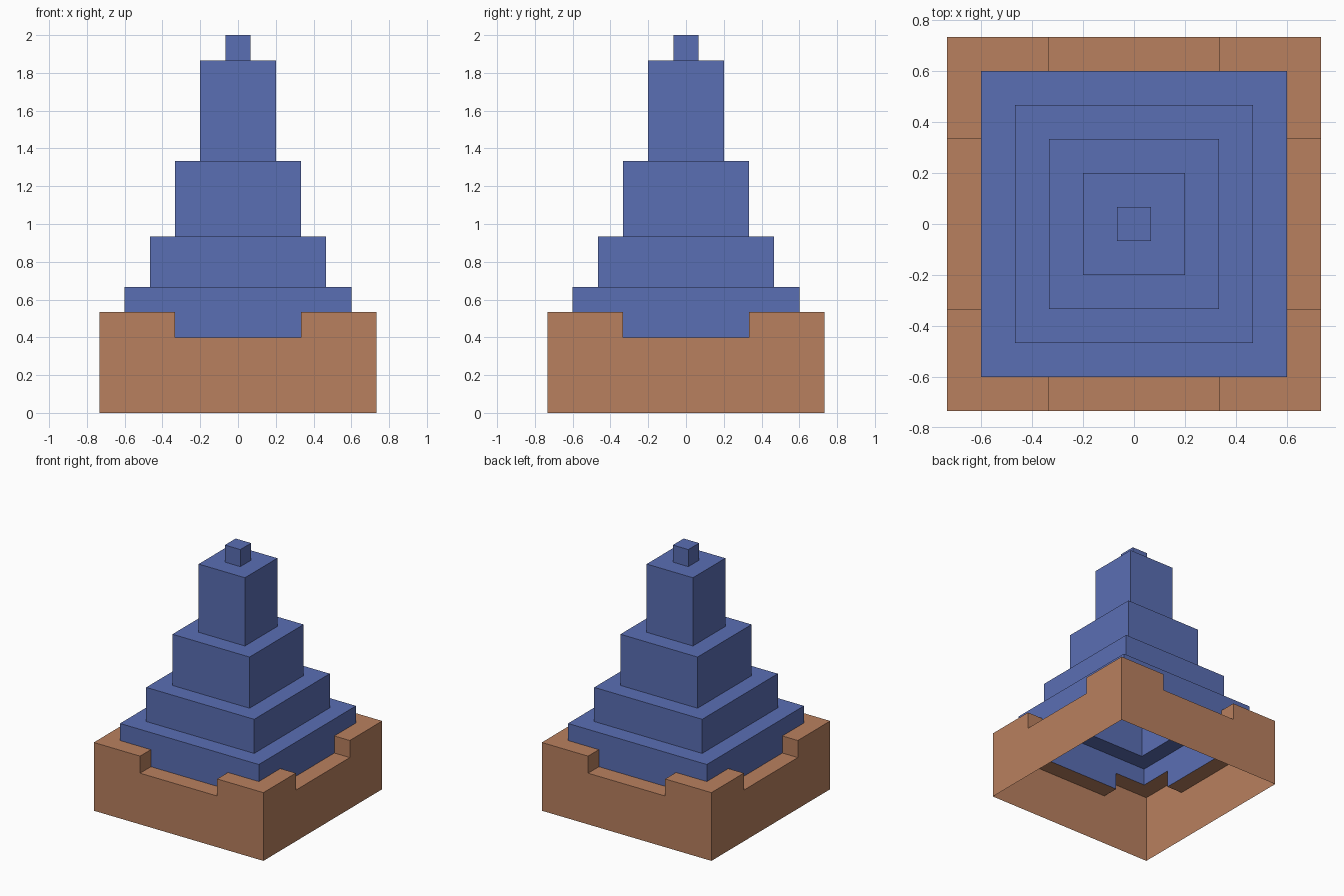
import bpy, bmesh
from mathutils import Matrix, Vector
from math import pi

if "Cube" in bpy.data.objects:
    bpy.data.objects.remove(bpy.data.objects["Cube"])

U = 2 / 15  # the model sits on a grid of 15 units in height


def material(name, rgb):
    m = bpy.data.materials.new(name)
    m.diffuse_color = (*rgb, 1)
    m.use_nodes = True
    m.node_tree.nodes["Principled BSDF"].inputs["Base Color"].default_value = m.diffuse_color
    return m


def four_sided(name, polys, mat, cap=None):
    """Repeat the front side's polygons (grid units) around z, as an open shell."""
    bm = bmesh.new()
    for k in range(4):
        rot = Matrix.Rotation(k * pi / 2, 3, 'Z')
        for poly in polys:
            bm.faces.new([bm.verts.new(rot @ Vector(p) * U) for p in poly])
    if cap:
        h, z = cap
        bm.faces.new([bm.verts.new(Vector(p) * U) for p in
                      ((-h, -h, z), (h, -h, z), (h, h, z), (-h, h, z))])
    bmesh.ops.remove_doubles(bm, verts=bm.verts, dist=1e-4)
    me = bpy.data.meshes.new(name)
    bm.to_mesh(me)
    bm.free()
    me.materials.append(mat)
    ob = bpy.data.objects.new(name, me)
    bpy.context.collection.objects.link(ob)
    return ob


brown = material("clay brown", (0.485, 0.216, 0.114))
blue = material("slate blue", (0.102, 0.156, 0.456))

# Base: hollow wall with a notch in the middle of every side
W, I, N = 5.5, 4.5, 2.5   # outer half width, inner half width, notch half width
T, L = 4, 3               # wall top and notch floor
base = [
    # outer wall
    [(-W, -W, 0), (W, -W, 0), (W, -W, T), (N, -W, T),
     (N, -W, L), (-N, -W, L), (-N, -W, T), (-W, -W, T)],
    # rim either side of the notch, and notch floor
    [(-W, -W, T), (-N, -W, T), (-N, -I, T), (-I, -I, T)],
    [(N, -W, T), (W, -W, T), (I, -I, T), (N, -I, T)],
    [(-N, -W, L), (N, -W, L), (N, -I, L), (-N, -I, L)],
    # notch cheeks
    [(-N, -W, L), (-N, -I, L), (-N, -I, T), (-N, -W, T)],
    [(N, -I, L), (N, -W, L), (N, -W, T), (N, -I, T)],
]
four_sided("base_wall", base, brown)

# Roof: hollow stepped tower, lowest tier reaching down into the notches
tiers = [(4.5, 5), (3.5, 7), (2.5, 10), (1.5, 14), (0.5, 15)]  # half width, top
roof = [[(-I, -I, T), (-N, -I, T), (-N, -I, L), (N, -I, L),
         (N, -I, T), (I, -I, T), (I, -I, 5), (-I, -I, 5)]]
for (a, z0), (b, z1) in zip(tiers, tiers[1:]):
    roof.append([(-a, -a, z0), (a, -a, z0), (b, -b, z0), (-b, -b, z0)])  # ledge
    roof.append([(-b, -b, z0), (b, -b, z0), (b, -b, z1), (-b, -b, z1)])  # wall
four_sided("stepped_roof", roof, blue, cap=tiers[-1])
